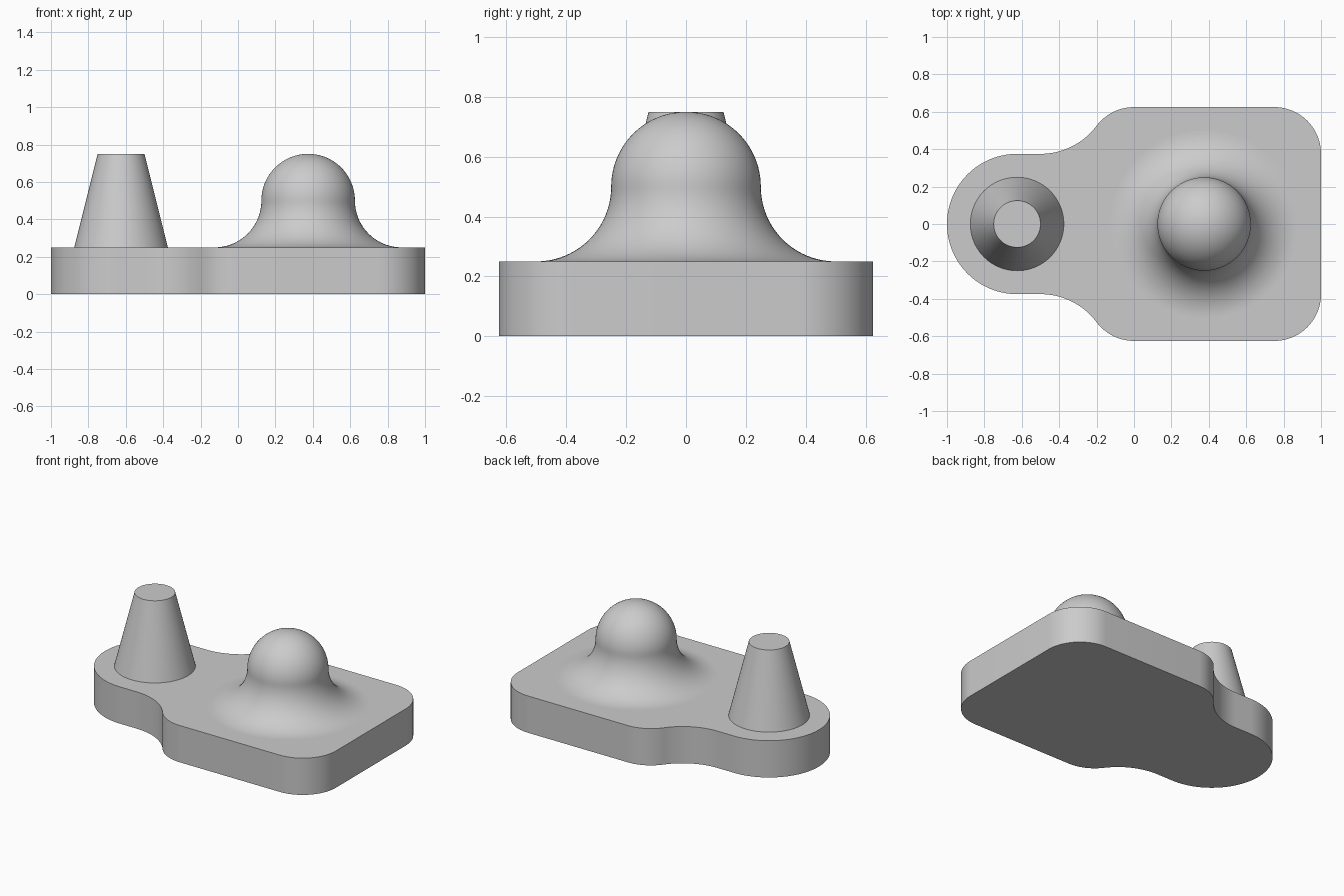
import bpy, bmesh
from math import sin, cos, radians, pi

cube = bpy.data.objects.get("Cube")
if cube:
    bpy.data.objects.remove(cube)

grey = bpy.data.materials.new("light_grey")
grey.use_nodes = True
colour = (0.6, 0.6, 0.6, 1)
grey.diffuse_color = colour
grey.node_tree.nodes["Principled BSDF"].inputs["Base Color"].default_value = colour

PLATE_TOP = 0.25


def arc(cx, cy, r, start, end, steps):
    """Points on a circular arc, angles in degrees."""
    angles = [radians(start + (end - start) * i / steps) for i in range(steps + 1)]
    return [(cx + r * cos(a), cy + r * sin(a)) for a in angles]


def finish(name, bm, location=(0, 0, 0)):
    bmesh.ops.remove_doubles(bm, verts=bm.verts, dist=1e-5)
    bmesh.ops.recalc_face_normals(bm, faces=bm.faces)
    mesh = bpy.data.meshes.new(name)
    bm.to_mesh(mesh)
    bm.free()
    mesh.materials.append(grey)
    obj = bpy.data.objects.new(name, mesh)
    obj.location = location
    bpy.context.collection.objects.link(obj)
    bpy.ops.object.select_all(action="DESELECT")
    obj.select_set(True)
    bpy.context.view_layer.objects.active = obj
    bpy.ops.object.shade_smooth_by_angle(angle=radians(30))
    return obj


def lathe(name, profile, location, steps=96):
    """Spin a (radius, height) profile around the vertical axis."""
    bm = bmesh.new()
    verts = [bm.verts.new((r, 0, z)) for r, z in profile]
    edges = [bm.edges.new(pair) for pair in zip(verts, verts[1:])]
    bmesh.ops.spin(bm, geom=verts + edges, cent=(0, 0, 0), axis=(0, 0, 1),
                   angle=2 * pi, steps=steps)
    return finish(name, bm, location)


# Base plate: wide rounded body, tangent concave neck, round lobe
half = (arc(0.75, 0.375, 0.25, 0, 90, 20)
        + arc(0, 0.375, 0.25, 90, 143.13, 14)
        + arc(-0.5, 0.75, 0.375, -36.87, -90, 16)[1:]
        + arc(-0.625, 0, 0.375, 90, 180, 28))
outline = half + [(x, -y) for x, y in reversed(half[:-1])]
bm = bmesh.new()
bottom = bm.faces.new([bm.verts.new((x, y, 0)) for x, y in outline])
top = bmesh.ops.extrude_face_region(bm, geom=[bottom], use_keep_orig=True)["geom"]
bmesh.ops.translate(bm, vec=(0, 0, PLATE_TOP),
                    verts=[v for v in top if isinstance(v, bmesh.types.BMVert)])
finish("base_plate", bm)

# Ball knob blending into the plate through a quarter-round fillet
knob = arc(0, 0.25, 0.25, 90, 0, 24) + arc(0.5, 0.25, 0.25, 180, 270, 24)[1:]
knob[0] = (0, 0.5)
lathe("ball_knob", knob, (0.375, 0, PLATE_TOP))

# Tapered post with a flat top
lathe("tapered_post", [(0, 0.5), (0.125, 0.5), (0.25, 0)], (-0.625, 0, PLATE_TOP))
